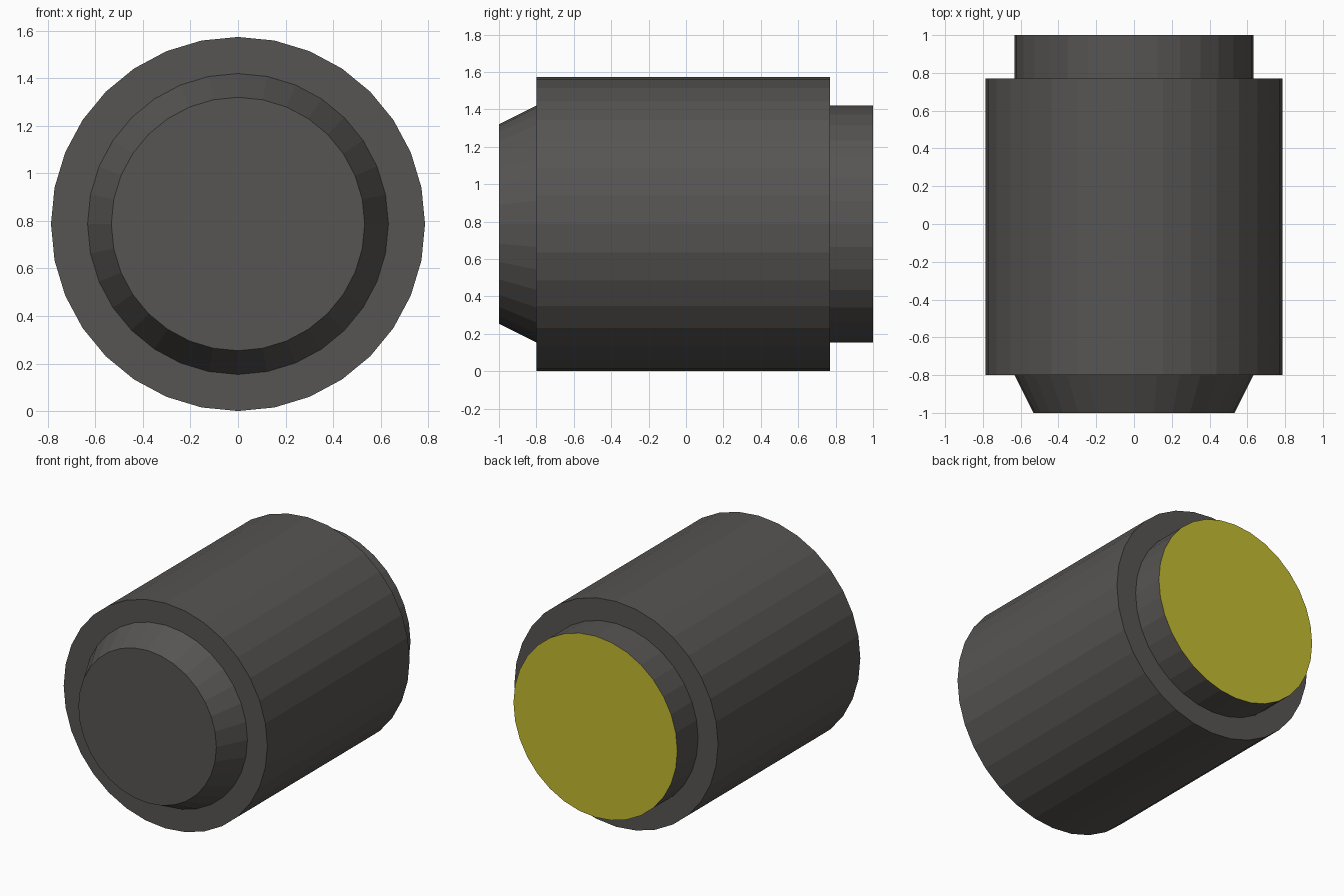
import bpy
import bmesh
from math import cos, sin, tau

if "Cube" in bpy.data.objects:
    bpy.data.objects.remove(bpy.data.objects["Cube"])

SIDES = 32
RADIUS = 0.787          # barrel radius, also the axis height


def material(name, color):
    mat = bpy.data.materials.new(name)
    mat.diffuse_color = color
    mat.use_nodes = True
    mat.node_tree.nodes["Principled BSDF"].inputs["Base Color"].default_value = mat.diffuse_color
    return mat


dark = material("dark_grey", (0.095, 0.09, 0.085, 1))
yellow = material("yellow", (0.55, 0.5, 0.03, 1))


def lathe(name, profile):
    """Closed faceted solid round the y axis from (y, radius) points, front to back."""
    bm = bmesh.new()
    rings = [[bm.verts.new((r * cos(tau * i / SIDES), y, RADIUS + r * sin(tau * i / SIDES)))
              for i in range(SIDES)] for y, r in profile]
    for a, b in zip(rings, rings[1:]):
        for i in range(SIDES):
            j = (i + 1) % SIDES
            bm.faces.new((a[i], a[j], b[j], b[i]))
    bm.faces.new(rings[0])
    back = bm.faces.new(rings[-1])
    back.material_index = 1
    bmesh.ops.recalc_face_normals(bm, faces=bm.faces[:])
    mesh = bpy.data.meshes.new(name)
    bm.to_mesh(mesh)
    bm.free()
    mesh.materials.append(dark)
    mesh.materials.append(yellow)
    obj = bpy.data.objects.new(name, mesh)
    bpy.context.collection.objects.link(obj)
    return obj


# Tapered nose, wide barrel, then narrower neck with a yellow lens face
lathe("lamp_housing", [
    (-1.0, 0.533), (-0.8, 0.633),
    (-0.8, RADIUS), (0.77, RADIUS),
    (0.77, 0.633), (1.0, 0.633),
])
